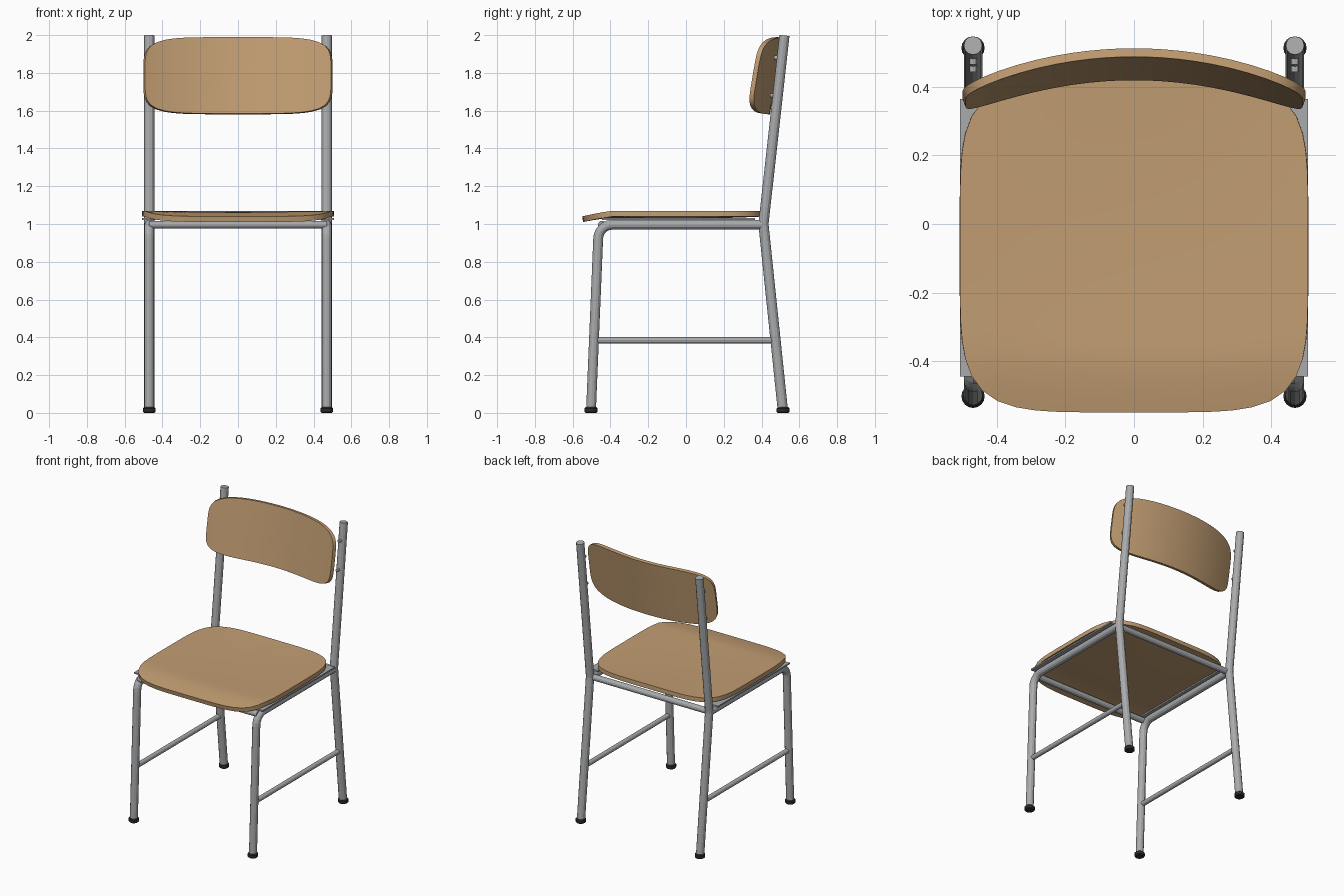
import bpy
import bmesh
import math
from mathutils import Vector

cube = bpy.data.objects.get("Cube")
if cube:
    bpy.data.objects.remove(cube, do_unlink=True)


def material(name, rgb, metallic=0.0):
    m = bpy.data.materials.new(name)
    m.use_nodes = True
    m.diffuse_color = (*rgb, 1)
    m.node_tree.nodes["Principled BSDF"].inputs["Base Color"].default_value = (*rgb, 1)
    return m


wood = material("beech_wood", (0.54, 0.34, 0.17))
steel = material("grey_steel", (0.40, 0.41, 0.42))
rubber = material("black_rubber", (0.025, 0.025, 0.025))


def tube(name, points, radius, mat=steel):
    """Twelve-sided capped tube along a path."""
    curve = bpy.data.curves.new(name, "CURVE")
    curve.dimensions = "3D"
    curve.bevel_depth = radius
    curve.bevel_resolution = 4
    curve.use_fill_caps = True
    spline = curve.splines.new("POLY")
    spline.points.add(len(points) - 1)
    for p, co in zip(spline.points, points):
        p.co = (*co, 1)
    spline.use_smooth = False
    curve.materials.append(mat)
    ob = bpy.data.objects.new(name, curve)
    bpy.context.collection.objects.link(ob)
    return ob


def mesh_object(name, bm, mat):
    mesh = bpy.data.meshes.new(name)
    bm.to_mesh(mesh)
    bm.free()
    mesh.materials.append(mat)
    ob = bpy.data.objects.new(name, mesh)
    bpy.context.collection.objects.link(ob)
    return ob


def board(name, half_u, half_v, thickness, surface, power=5, segments=72, rings=10):
    """Rounded-square panel, bent by surface(u, v) and given thickness."""
    bm = bmesh.new()
    centre = bm.verts.new(surface(0, 0))
    previous = None
    for r in range(1, rings + 1):
        ring = []
        for i in range(segments):
            a = math.tau * i / segments
            c, s = math.cos(a), math.sin(a)
            k = (abs(c) ** power + abs(s) ** power) ** (-1 / power) * r / rings
            ring.append(bm.verts.new(surface(half_u * c * k, half_v * s * k)))
        for i in range(segments):
            j = (i + 1) % segments
            if previous:
                bm.faces.new((previous[i], ring[i], ring[j], previous[j]))
            else:
                bm.faces.new((centre, ring[i], ring[j]))
        previous = ring
    ob = mesh_object(name, bm, wood)
    solid = ob.modifiers.new("thickness", "SOLIDIFY")
    solid.thickness = thickness
    solid.offset = -1
    bpy.context.view_layer.objects.active = ob
    ob.select_set(True)
    bpy.ops.object.modifier_apply(modifier=solid.name)
    bpy.ops.object.shade_smooth_by_angle(angle=math.radians(35))
    ob.select_set(False)
    return ob


def seat_surface(u, v):
    y = v - 0.065
    dish = 0.012 * max(0, 1 - (u / 0.5) ** 2) * max(0, 1 - (v / 0.48) ** 2)
    drop = 0.03 * max(0, (-0.38 - y) / 0.17) ** 1.4
    return Vector((u, y, 1.07 - dish - drop))


def backrest_surface(u, v):
    y = 0.42 + 0.17 * (v + 0.2) - 0.1 * (u / 0.49) ** 2
    return Vector((u, y, 1.787 + v))


# Wooden panels
board("seat", 0.508, 0.485, 0.03, seat_surface)
board("backrest", 0.492, 0.202, 0.025, backrest_surface)

RAIL_Z = 0.996


def bent_front_leg(x):
    """Front leg that curves over into the side rail."""
    path = [(x, -0.503, 0.01)]
    for i in range(7):
        a = math.radians(88 * i / 6)
        path.append((x, -0.39 - 0.075 * math.cos(a), RAIL_Z - 0.075 + 0.075 * math.sin(a)))
    path.append((x, 0.41, RAIL_Z))
    return path


def foot(name, x, y):
    bm = bmesh.new()
    bmesh.ops.create_cone(bm, cap_ends=True, segments=16, radius1=0.034, radius2=0.034, depth=0.03)
    bmesh.ops.translate(bm, verts=bm.verts, vec=(x, y, 0.015))
    rims = [e for e in bm.edges if abs(e.verts[0].co.z - e.verts[1].co.z) < 0.001]
    bmesh.ops.bevel(bm, geom=rims, offset=0.006, segments=1, affect="EDGES")
    mesh_object(name, bm, rubber)


for side, sx in (("left", 1), ("right", -1)):
    x = 0.47 * sx
    # Legs and side frame
    tube(f"{side}_front_leg_and_rail", bent_front_leg(x), 0.026)
    tube(f"{side}_rear_post", [(x, 0.513, 0.01), (x, 0.41, 1.0), (x, 0.521, 1.998)], 0.027)
    tube(f"{side}_stretcher", [(x, -0.487, 0.385), (x, 0.473, 0.385)], 0.017)
    # Rubber feet
    foot(f"{side}_front_foot", x, -0.503)
    foot(f"{side}_rear_foot", x, 0.514)
    # Backrest bolts
    for level, z in (("upper", 1.88), ("lower", 1.68)):
        y = 0.41 + 0.111 * (z - 1)
        tube(f"{side}_{level}_bolt", [(x, y, z), (x, y - 0.042, z)], 0.011)
    # Flat strip under the seat edge
    bm = bmesh.new()
    bmesh.ops.create_cube(bm, size=1)
    bmesh.ops.scale(bm, verts=bm.verts, vec=(0.07, 0.81, 0.01))
    bmesh.ops.translate(bm, verts=bm.verts, vec=(0.473 * sx, -0.04, 1.027))
    mesh_object(f"{side}_seat_strip", bm, steel)

# Cross rails
for name, y in (("front_cross_rail", -0.445), ("rear_cross_rail", 0.40)):
    tube(name, [(-0.47, y, RAIL_Z), (0.47, y, RAIL_Z)], 0.021)
